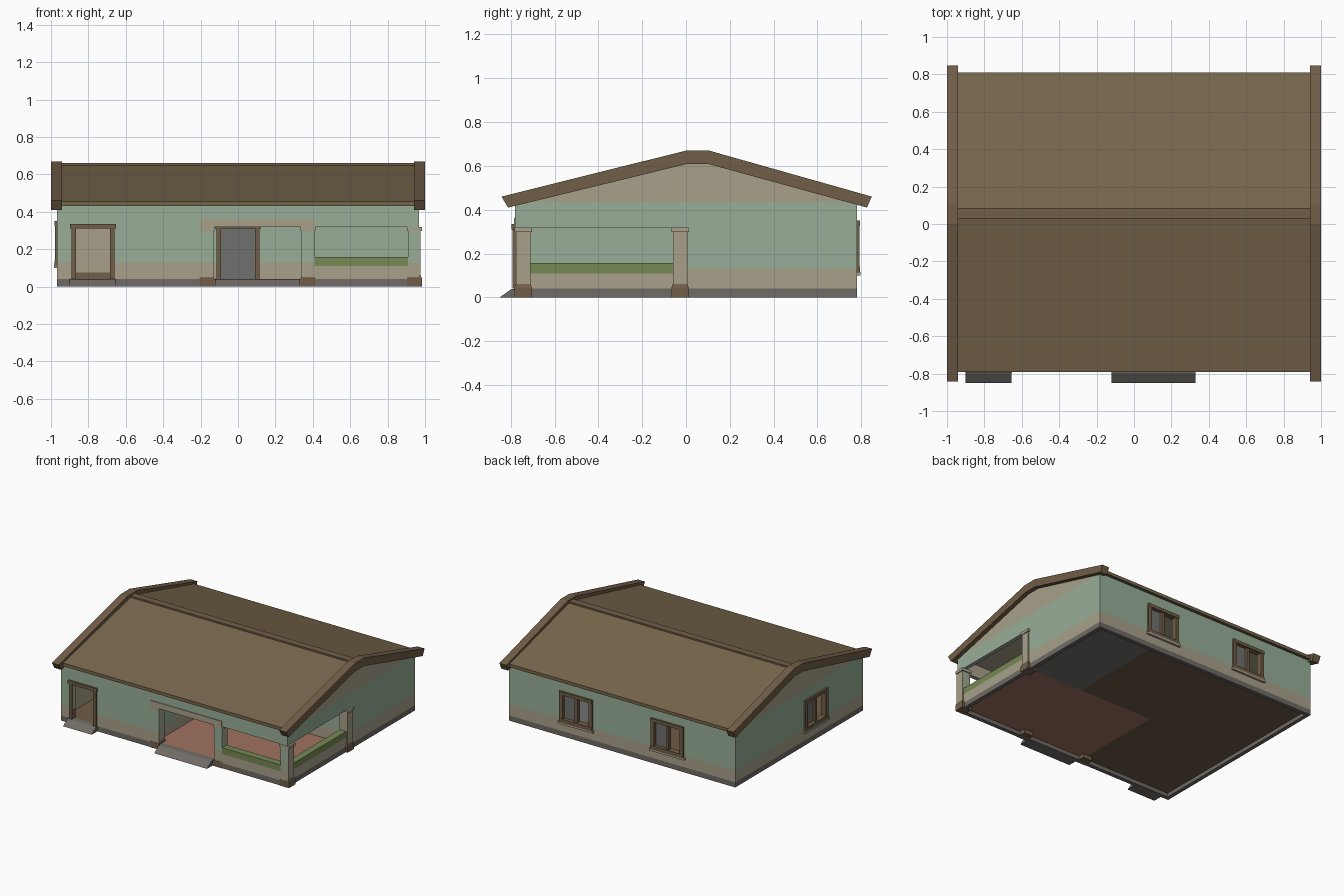
import bpy, bmesh
from mathutils import Vector

if "Cube" in bpy.data.objects:
    bpy.data.objects.remove(bpy.data.objects["Cube"])

def mat(name, r, g, b):
    m = bpy.data.materials.new(name)
    m.diffuse_color = [((c / 255 + 0.055) / 1.055) ** 2.4 for c in (r, g, b)] + [1]
    m.use_nodes = True
    m.node_tree.nodes["Principled BSDF"].inputs["Base Color"].default_value = m.diffuse_color
    return m

GREEN = mat("wall_green", 152, 175, 151)
BEIGE = mat("beige_plaster", 168, 160, 138)
STONE = mat("base_grey", 112, 107, 101)
BROWN = mat("trim_brown", 113, 94, 72)
ROOF = mat("roof_brown", 119, 103, 76)
HEDGE = mat("planter_green", 118, 136, 84)
TERRA = mat("terracotta", 160, 115, 95)
WOOD = mat("wood_floor", 110, 91, 70)
TILE = mat("glass_grey", 112, 112, 109)

def make(name, bm, mats):
    me = bpy.data.meshes.new(name)
    bm.to_mesh(me)
    bm.free()
    ob = bpy.data.objects.new(name, me)
    bpy.context.collection.objects.link(ob)
    for m in mats:
        me.materials.append(m)
    return ob

def box(name, x0, x1, y0, y1, z0, z1, m, top=1.0):
    """Box between limits; top scales the upper face for a taper."""
    bm = bmesh.new()
    bmesh.ops.create_cube(bm, size=1)
    for v in bm.verts:
        s = top if v.co.z > 0 else 1
        v.co = ((x0 + x1) / 2 + v.co.x * s * abs(x1 - x0),
                (y0 + y1) / 2 + v.co.y * s * abs(y1 - y0), z1 if v.co.z > 0 else z0)
    return make(name, bm, [m])

def prism(name, profile, x0, x1, m):
    """Extrude a (y, z) profile along x."""
    bm = bmesh.new()
    f = bm.faces.new([bm.verts.new((x0, y, z)) for y, z in profile])
    r = bmesh.ops.extrude_face_region(bm, geom=[f])
    bmesh.ops.translate(bm, vec=(x1 - x0, 0, 0),
                        verts=[g for g in r["geom"] if isinstance(g, bmesh.types.BMVert)])
    bmesh.ops.recalc_face_normals(bm, faces=bm.faces)
    return make(name, bm, [m])

class Wall:
    """Wall from p to q with its outside on the right; holes are (u0, u1, z0, z1)."""
    def __init__(self, name, p, q, holes, zbot=0.0, ztop=0.435):
        self.p = Vector((*p, 0))
        d = Vector((*q, 0)) - self.p
        L = d.length
        self.d = d.normalized()
        self.n = self.d.cross(Vector((0, 0, 1)))
        us = sorted({0, L} | {u for h in holes for u in h[:2]})
        zs = sorted({zbot, 0.04, 0.13, ztop} | {z for h in holes for z in h[2:]})
        bm = bmesh.new()
        for a, b in zip(us, us[1:]):
            for c, e in zip(zs, zs[1:]):
                u, z = (a + b) / 2, (c + e) / 2
                if any(h[0] < u < h[1] and h[2] < z < h[3] for h in holes):
                    continue
                f = bm.faces.new([bm.verts.new(self.p + self.d * s + Vector((0, 0, t)))
                                  for s, t in ((a, c), (b, c), (b, e), (a, e))])
                f.material_index = 0 if z < 0.04 else 1 if z < 0.13 else 2
        bmesh.ops.remove_doubles(bm, verts=bm.verts, dist=1e-5)
        ob = make(name, bm, [STONE, BEIGE, GREEN, STONE, BEIGE, BEIGE])
        s = ob.modifiers.new("thickness", 'SOLIDIFY')
        s.thickness, s.offset, s.material_offset = 0.03, -1, 3

    def box(self, name, u0, u1, w0, w1, z0, z1, m):
        a = self.p + self.d * u0 + self.n * w0
        b = self.p + self.d * u1 + self.n * w1
        box(name, min(a.x, b.x), max(a.x, b.x), min(a.y, b.y), max(a.y, b.y), z0, z1, m)

    def window(self, c):
        l, r, z0, z1 = c - 0.14, c + 0.14, 0.115, 0.35
        for u in (l, r - 0.03):
            self.box("window_jamb", u, u + 0.03, -0.032, 0.012, z0, z1, BROWN)
        for z in (z0, z1 - 0.025):
            self.box("window_rail", l, r, -0.032, 0.014, z, z + 0.025, BROWN)
        self.box("window_mullion", c - 0.012, c + 0.012, -0.025, 0.005, z0, z1, BROWN)
        self.box("window_sill", l - 0.01, r + 0.01, 0, 0.016, z0 - 0.016, z0, BEIGE)
        self.box("window_glass", l + 0.03, c, -0.02, -0.014, z0 + 0.02, z1 - 0.02, TILE)

    def door(self, l, r, z1):
        for u in (l - 0.025, r):
            self.box("door_jamb", u, u + 0.025, -0.032, 0.012, 0.04, z1, BROWN)
        self.box("door_lintel", l - 0.032, r + 0.032, -0.032, 0.016, z1, z1 + 0.024, BROWN)

def whole(c):
    return (c - 0.12, c + 0.12, 0.13, 0.335)

# Outer walls
X, Y = 0.967, 0.78
front = Wall("front_wall", (-X, -Y), (X, -Y), [
    (X - 0.865, X - 0.685, 0.04, 0.31), (X - 0.13, X + 0.34, 0.04, 0.32), (X + 0.41, X + 0.91, 0.11, 0.32)])
right = Wall("right_wall", (X, -Y), (X, Y), [(0.07, 0.725, 0.11, 0.32)])
back = Wall("back_wall", (X, Y), (-X, Y), [whole(X - 0.39), whole(X + 0.39)])
left = Wall("left_wall", (-X, Y), (-X, -Y), [whole(Y + 0.2)])
# Porch walls
porch = Wall("porch_back_wall", (-0.17, -0.03), (0.94, -0.03), [(0.08, 0.26, 0.04, 0.31)], 0.035)
Wall("porch_side_wall", (-0.17, -0.75), (-0.17, -0.03), [], 0.035)

# Windows and doors
for c in (X - 0.39, X + 0.39):
    back.window(c)
left.window(Y + 0.2)
front.door(X - 0.865, X - 0.685, 0.31)
porch.door(0.08, 0.26, 0.31)
porch.box("porch_door_panel", 0.08, 0.26, -0.025, -0.015, 0.04, 0.31, TILE)
box("baseboard", -0.94, 0.94, 0.743, 0.75, 0.04, 0.075, BROWN)

# Floors and ceiling
box("porch_floor", -0.17, 0.94, -0.75, -0.03, 0.03, 0.04, TERRA)
box("tile_floor", 0.46, 0.94, -0.03, 0.75, 0.03, 0.04, TILE)
box("wood_floor_back", -0.94, 0.46, -0.03, 0.75, 0.03, 0.04, WOOD)
box("wood_floor_front", -0.94, -0.17, -0.75, -0.03, 0.03, 0.04, WOOD)
box("ceiling", -0.95, 0.95, -0.76, 0.76, 0.42, 0.43, BEIGE)

# Ramps
for x0, x1 in ((-0.9, -0.655), (-0.12, 0.33)):
    prism("ramp", [(-0.85, 0), (-0.78, 0), (-0.78, 0.04), (-0.80, 0.036)], x0, x1, STONE)

# Porch columns with base, plinth taper and capital
for x, y in ((-0.165, -0.743), (0.375, -0.743), (0.943, -0.743), (0.943, -0.027)):
    def part(name, h, z0, z1, m, top=1.0):
        box(name, x - h, x + h, y - h, y + h, z0, z1, m, top)
    part("column_base", 0.04, 0, 0.045, BROWN)
    part("column_plinth", 0.039, 0.045, 0.062, BROWN, 0.86)
    part("column_shaft", 0.033, 0.045, 0.3, BEIGE)
    part("column_capital", 0.04, 0.298, 0.32, BEIGE)
box("entrance_beam", -0.2, 0.41, -0.786, -0.70, 0.318, 0.363, BEIGE)

# Planter hedges on the low porch walls
box("front_hedge", 0.405, 0.915, -0.78, -0.725, 0.11, 0.158, HEDGE)
box("side_hedge", 0.912, 0.967, -0.715, -0.055, 0.11, 0.158, HEDGE)

# Gables, roof slab, ridge cap and end boards
for x in (-X, X - 0.03):
    prism("gable", [(-0.78, 0.43), (0.78, 0.43), (0.105, 0.615), (0, 0.615)], x, x + 0.03, BEIGE)
prism("roof", [(-0.79, 0.43), (-0.79, 0.455), (0.03, 0.648), (0.085, 0.648), (0.81, 0.455),
               (0.81, 0.43), (0.085, 0.62), (0.03, 0.62)], -0.95, 0.95, ROOF)
box("ridge_cap", -0.95, 0.95, 0.03, 0.085, 0.64, 0.66, BROWN)
for x in (-1.0, 0.94):
    prism("end_board", [(-0.812, 0.41), (-0.842, 0.46), (0, 0.67), (0.105, 0.67), (0.848, 0.46),
                        (0.826, 0.41), (0.105, 0.608), (0, 0.608)], x, x + 0.06, BROWN)
